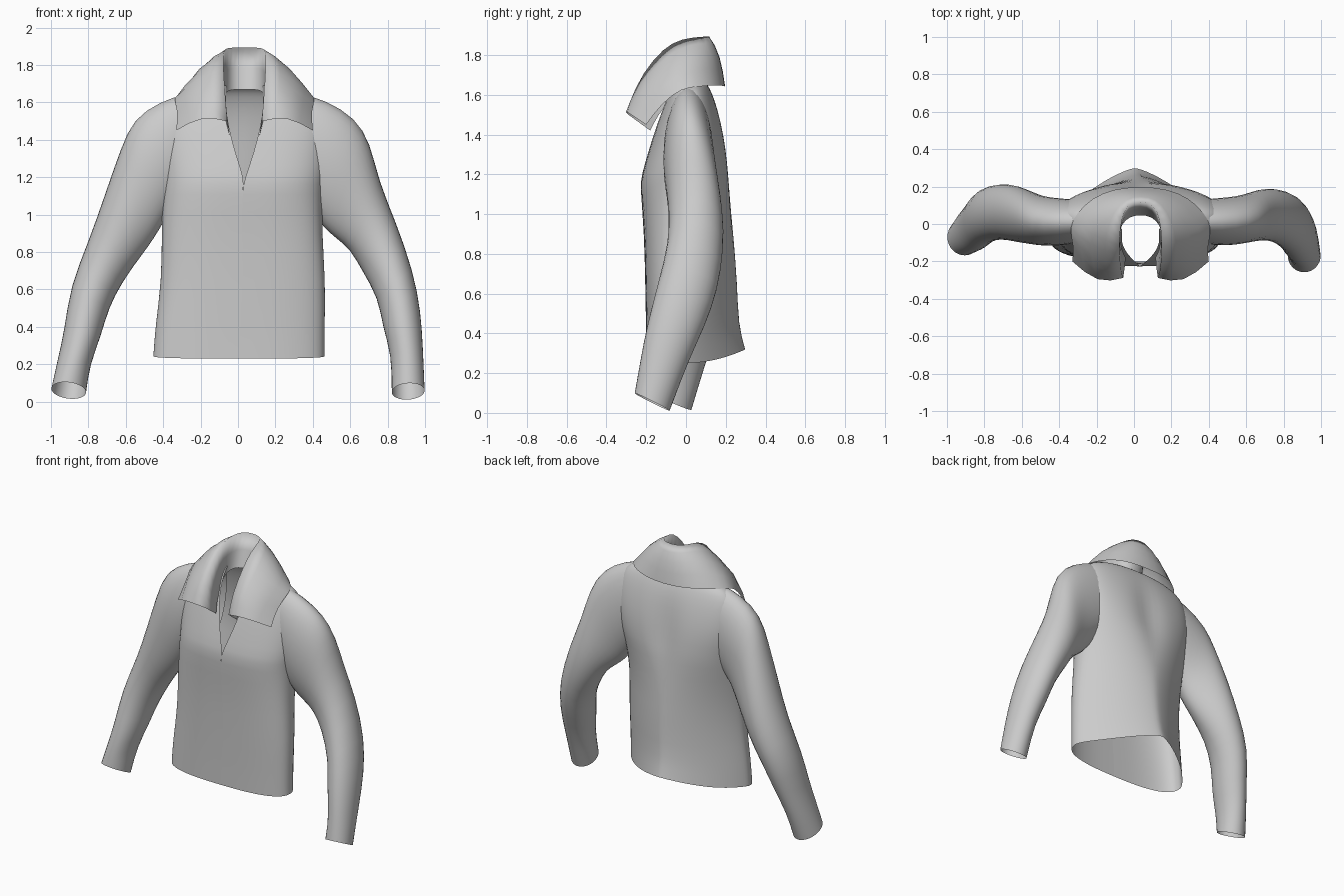
import bpy
import math

cube = bpy.data.objects.get("Cube")
if cube:
    bpy.data.objects.remove(cube, do_unlink=True)

# One plain cloth colour
cloth = bpy.data.materials.new("grey_cloth")
cloth.use_nodes = True
grey = (0.6, 0.6, 0.6, 1.0)
cloth.diffuse_color = grey
cloth.node_tree.nodes["Principled BSDF"].inputs["Base Color"].default_value = grey


def loft(name, rows, closed=False):
    """Skin a list of equally long point rows into a smooth cloth sheet or tube."""
    count = len(rows[0])
    verts = [point for row in rows for point in row]
    faces = []
    for r in range(len(rows) - 1):
        for c in range(count if closed else count - 1):
            d = (c + 1) % count
            faces.append((r * count + c, r * count + d,
                          (r + 1) * count + d, (r + 1) * count + c))
    mesh = bpy.data.meshes.new(name)
    mesh.from_pydata(verts, [], faces)
    mesh.materials.append(cloth)
    mesh.polygons.foreach_set("use_smooth", [True] * len(faces))
    mesh.update()
    obj = bpy.data.objects.new(name, mesh)
    bpy.context.collection.objects.link(obj)
    subsurf = obj.modifiers.new("soft_cloth", 'SUBSURF')
    subsurf.levels = subsurf.render_levels = 1
    subsurf.boundary_smooth = 'PRESERVE_CORNERS'
    return obj


def signed_power(value, power):
    return math.copysign(abs(value) ** power, value)


def torso_ring(z, centre, half_width, front, side, back, taper, gap,
               segments=36, square=0.75):
    """Cross-section with a broad front and a tapered back, open at the front."""
    start = math.asin((gap / half_width) ** (1 / square))
    ring = []
    for i in range(segments + 1):
        angle = start + (math.tau - 2 * start) * i / segments
        at_front = math.cos(angle) > 0
        power = square if at_front else taper
        across = half_width * signed_power(math.sin(angle), power)
        forward = signed_power(math.cos(angle), power)
        y = side + forward * (front - side if at_front else side - back)
        # valley between the shoulder blades
        if not at_front:
            y -= 0.035 * math.exp(-(across / 0.08) ** 2 - ((z - 1.3) / 0.2) ** 2)
        # hem hangs higher at the back
        lift = max(0, 0.65 - z) / 0.4
        rise = lift * (0.07 * max(0, y / back) ** 2 - 0.02 * max(0, y / front))
        ring.append((centre + across, y, z + rise))
    return ring


def sleeve_ring(top, bottom, front, back, tilt, segments=16):
    """Oval around the arm, given its outer and inner points and its depth."""
    ring = []
    for i in range(segments):
        c, s = math.cos(math.tau * i / segments), math.sin(math.tau * i / segments)
        x = (top[0] + bottom[0]) / 2 + c * (top[0] - bottom[0]) / 2
        z = (top[1] + bottom[1]) / 2 + c * (top[1] - bottom[1]) / 2
        y = (front + back) / 2 + s * (back - front) / 2
        ring.append((x, y, z - tilt * s))
    return ring


# Body: height, centre, half width, front, side and back depth, back taper, neck gap
body_sections = [
    (0.25, 0.005, 0.46, -0.2, -0.06, 0.3, 1.5, 0),
    (0.4, 0.01, 0.455, -0.2, -0.06, 0.265, 1.45, 0),
    (0.65, 0.03, 0.44, -0.205, -0.05, 0.26, 1.4, 0),
    (0.9, 0.02, 0.43, -0.21, -0.04, 0.24, 1.3, 0),
    (1.14, 0.025, 0.43, -0.23, 0, 0.23, 1.0, 0),
    (1.19, 0.035, 0.435, -0.225, 0.01, 0.225, 0.95, 0),
    (1.33, 0.035, 0.45, -0.185, 0.03, 0.21, 0.85, 0.05),
    (1.47, 0.035, 0.45, -0.14, 0.03, 0.18, 0.85, 0.085),
    (1.57, 0.035, 0.43, -0.1, 0.03, 0.15, 0.9, 0.1),
    (1.635, 0.035, 0.37, -0.07, 0.03, 0.12, 0.9, 0.1),
    (1.665, 0.035, 0.26, -0.05, 0.03, 0.1, 0.9, 0.1),
    (1.69, 0.035, 0.13, -0.04, 0.02, 0.06, 0.9, 0.1),
]
loft("jacket_body", [torso_ring(*section) for section in body_sections])

# Sleeves: outer point, inner point, front, back
left_sections = [
    ((0.2, 1.65), (0.25, 1.15), -0.07, 0.11),
    ((0.32, 1.66), (0.34, 1.07), -0.1, 0.13),
    ((0.47, 1.62), (0.41, 0.99), -0.12, 0.14),
    ((0.63, 1.525), (0.46, 0.92), -0.115, 0.15),
    ((0.71, 1.39), (0.52, 0.87), -0.1, 0.165),
    ((0.755, 1.18), (0.6, 0.81), -0.09, 0.19),
    ((0.84, 0.98), (0.66, 0.7), -0.09, 0.195),
    ((0.94, 0.7), (0.75, 0.55), -0.15, 0.165),
    ((0.98, 0.48), (0.77, 0.4), -0.2, 0.1),
    ((0.99, 0.3), (0.82, 0.25), -0.23, 0.02),
    ((1.0, 0.06), (0.82, 0.05), -0.26, -0.08),
]
right_sections = [
    ((-0.14, 1.65), (-0.2, 1.15), -0.07, 0.11),
    ((-0.27, 1.66), (-0.3, 1.07), -0.1, 0.13),
    ((-0.42, 1.61), (-0.38, 0.99), -0.12, 0.14),
    ((-0.56, 1.52), (-0.42, 0.91), -0.12, 0.15),
    ((-0.625, 1.37), (-0.48, 0.82), -0.11, 0.175),
    ((-0.71, 1.12), (-0.55, 0.73), -0.1, 0.21),
    ((-0.8, 0.86), (-0.62, 0.63), -0.08, 0.22),
    ((-0.9, 0.62), (-0.69, 0.5), -0.1, 0.2),
    ((-0.93, 0.38), (-0.73, 0.35), -0.14, 0.14),
    ((-0.965, 0.23), (-0.79, 0.2), -0.16, 0.09),
    ((-1.0, 0.07), (-0.81, 0.05), -0.17, 0.03),
]
for name, sections in (("left_sleeve", left_sections), ("right_sleeve", right_sections)):
    last = len(sections) - 1
    loft(name, [sleeve_ring(*section, 0.045 if i == last else 0)
                for i, section in enumerate(sections)], closed=True)

# Collar: each row runs from the back centre to the front, then is mirrored
neck_seam = [(0, 0.05, 1.67), (0.06, 0.04, 1.67), (0.1, 0, 1.66), (0.115, -0.05, 1.62),
             (0.11, -0.09, 1.56), (0.1, -0.14, 1.5), (0.08, -0.18, 1.42)]
fold_line = [(0, 0.12, 1.9), (0.07, 0.11, 1.9), (0.1, 0.03, 1.895), (0.11, -0.07, 1.875),
             (0.11, -0.165, 1.79), (0.1, -0.265, 1.64), (0.09, -0.29, 1.5)]
wing_middle = [(0, 0.18, 1.79), (0.1, 0.165, 1.81), (0.19, 0.1, 1.83), (0.26, 0, 1.8),
               (0.28, -0.11, 1.73), (0.26, -0.26, 1.62), (0.23, -0.32, 1.53)]
wing_edge = [(0, 0.2, 1.64), (0.14, 0.19, 1.645), (0.26, 0.14, 1.65), (0.34, 0.06, 1.64),
             (0.385, -0.02, 1.635), (0.355, -0.12, 1.56), (0.365, -0.2, 1.45)]


def both_sides(row, centre=0.035):
    mirrored = [(-x, y, z) for x, y, z in reversed(row[1:])]
    return [(centre + x, y, z) for x, y, z in mirrored + row]


collar = loft("collar", [both_sides(row)
                         for row in (neck_seam, fold_line, wing_middle, wing_edge)])

# Crease along the collar fold keeps its full height
crease = collar.data.attributes.new("crease_edge", 'FLOAT', 'EDGE')
row_length = 2 * len(fold_line) - 1
for edge in collar.data.edges:
    if all(v // row_length == 1 for v in edge.vertices):
        crease.data[edge.index].value = 0.8
